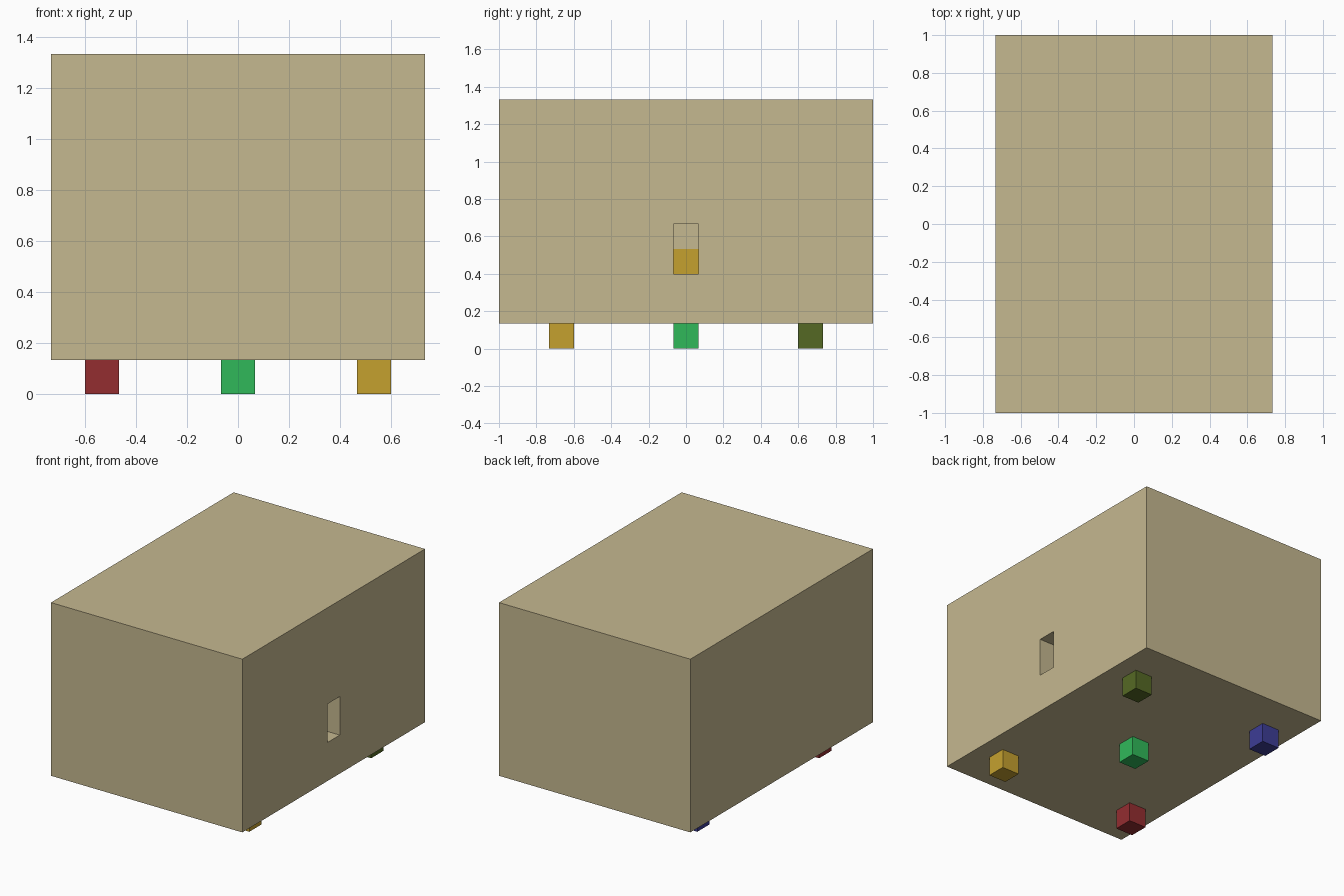
import bpy

if "Cube" in bpy.data.objects:
    bpy.data.objects.remove(bpy.data.objects["Cube"], do_unlink=True)

U = 2 / 15  # one block


def to_linear(c):
    c /= 255
    return c / 12.92 if c <= 0.04045 else ((c + 0.055) / 1.055) ** 2.4


def material(name, *rgb):
    m = bpy.data.materials.new(name)
    m.use_nodes = True
    colour = [to_linear(c) for c in rgb] + [1]
    m.diffuse_color = colour
    m.node_tree.nodes["Principled BSDF"].inputs["Base Color"].default_value = colour
    return m


def box(name, centre, size, mat):
    """Box with centre and size given in blocks."""
    bpy.ops.mesh.primitive_cube_add(size=1, location=[c * U for c in centre])
    ob = bpy.context.object
    ob.name = name
    ob.scale = [s * U for s in size]
    bpy.ops.object.transform_apply(location=False, rotation=False, scale=True)
    ob.data.materials.append(mat)
    return ob


sand = material("sand", 197, 184, 144)
gold = material("gold", 197, 161, 47)
red = material("red", 148, 45, 48)
green = material("green", 48, 185, 90)
olive = material("olive", 85, 105, 36)
blue = material("blue", 61, 61, 150)

# Body with a doorway recess in its left side
body = box("body", (0, 0, 5.5), (11, 15, 9), sand)
cutter = box("doorway_cutter", (5.5, 0, 4), (2, 1, 2), sand)
cutter.hide_render = True
cut = body.modifiers.new("doorway", "BOOLEAN")
cut.operation = "DIFFERENCE"
cut.solver = "EXACT"
cut.object = cutter
bpy.context.view_layer.objects.active = body
bpy.ops.object.modifier_apply(modifier=cut.name)
bpy.data.objects.remove(cutter, do_unlink=True)

# Gold panel on the lower half of the recess back
box("doorway_panel", (4.5, 0, 3.5), (0.04, 1, 1), gold)

# Feet: one at each corner and one in the middle
for name, x, y, mat in (
    ("front_left_foot", 4, -5, gold),
    ("front_right_foot", -4, -5, red),
    ("back_left_foot", 4, 5, olive),
    ("back_right_foot", -4, 5, blue),
    ("middle_foot", 0, 0, green),
):
    box(name, (x, y, 0.5), (1, 1, 1), mat)
